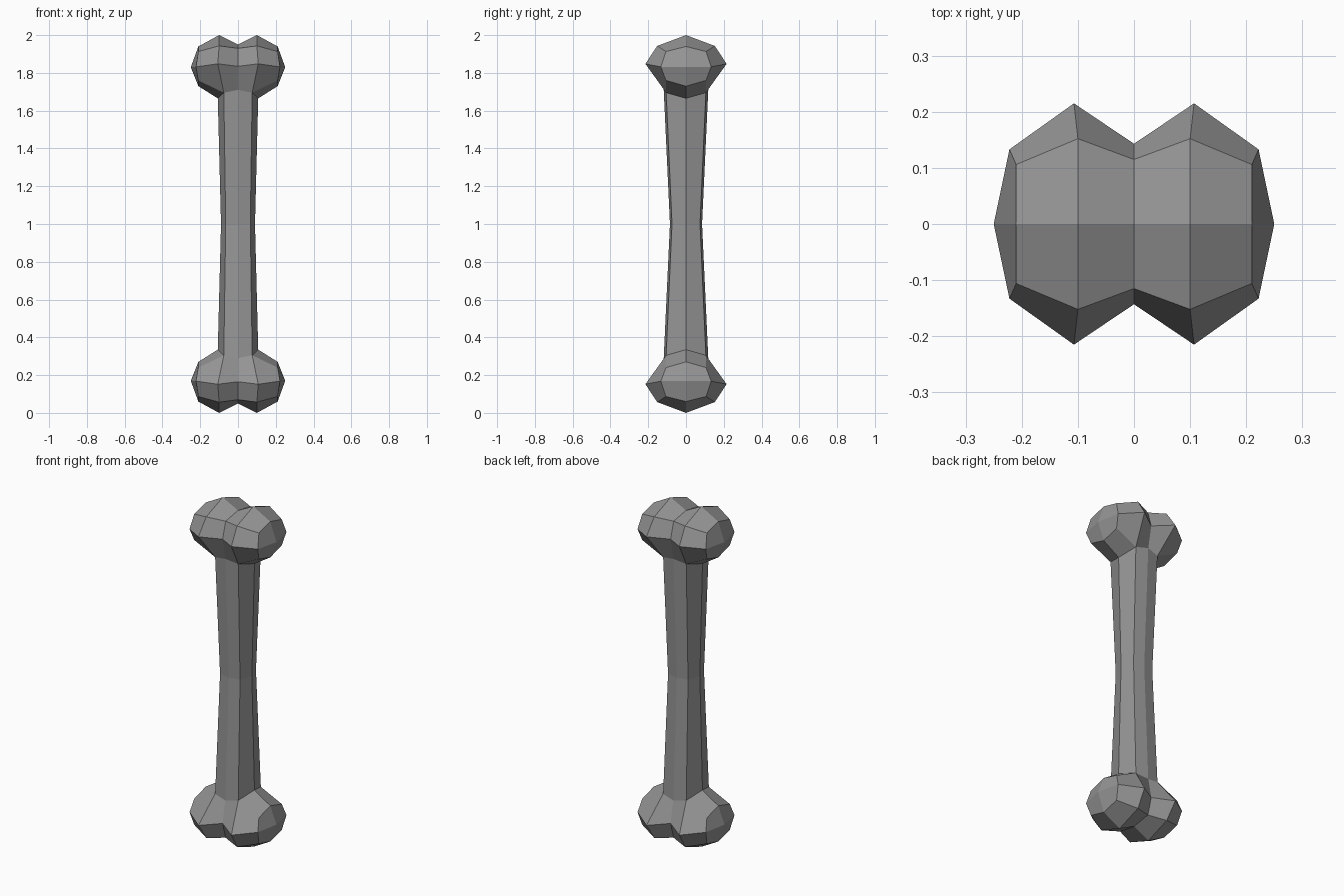
import bpy
import bmesh
from mathutils import Vector

cube = bpy.data.objects.get("Cube")
if cube:
    bpy.data.objects.remove(cube, do_unlink=True)

# Single grey material
grey = bpy.data.materials.new("bone grey")
grey.use_nodes = True
colour = (0.3, 0.3, 0.3, 1.0)
grey.diffuse_color = colour
grey.node_tree.nodes["Principled BSDF"].inputs["Base Color"].default_value = colour

# One eighth of the bone, heights measured from the middle of the shaft
points = {
    # ridge over the two knobs
    "dip": (0, 0, 0.95), "peak": (0.10, 0, 1.0),
    "shoulder": (0.21, 0, 0.94), "tip": (0.25, 0, 0.83),
    # upper ring
    "up_dip": (0, 0.115, 0.93), "up_peak": (0.10, 0.152, 0.943),
    "up_side": (0.21, 0.106, 0.913),
    # widest ring
    "wide_dip": (0, 0.143, 0.835), "wide_peak": (0.107, 0.215, 0.848),
    "wide_side": (0.222, 0.133, 0.832),
    # underside of the knob
    "under_side": (0.21, 0.106, 0.76), "under_end": (0.21, 0, 0.73),
    # neck and waist of the shaft
    "neck_y": (0, 0.118, 0.71), "neck_diag": (0.075, 0.105, 0.695),
    "neck_x": (0.107, 0, 0.665),
    "waist_y": (0, 0.085, 0), "waist_diag": (0.065, 0.074, 0),
    "waist_x": (0.09, 0, 0),
}
faces = [
    # top of knob
    "dip peak up_peak up_dip", "peak shoulder up_side up_peak",
    # sides and end of knob
    "up_dip up_peak wide_peak wide_dip", "up_peak up_side wide_side wide_peak",
    "shoulder tip wide_side up_side", "tip under_end under_side wide_side",
    # underside running into the neck
    "wide_dip wide_peak neck_diag neck_y",
    "wide_peak wide_side under_side neck_diag",
    "under_side under_end neck_x neck_diag",
    # shaft
    "neck_y neck_diag waist_diag waist_y", "neck_diag neck_x waist_x waist_diag",
]

bm = bmesh.new()
verts = {name: bm.verts.new(Vector(co)) for name, co in points.items()}
for face in faces:
    bm.faces.new([verts[name] for name in face.split()])

# Mirror the piece to the other side, the back and the lower end
for axis in "XYZ":
    bmesh.ops.mirror(bm, geom=bm.verts[:] + bm.edges[:] + bm.faces[:],
                     axis=axis, merge_dist=0.001)
    bmesh.ops.remove_doubles(bm, verts=bm.verts[:], dist=0.001)
bmesh.ops.recalc_face_normals(bm, faces=bm.faces[:])
bmesh.ops.translate(bm, verts=bm.verts[:], vec=(0, 0, 1))

mesh = bpy.data.meshes.new("bone")
bm.to_mesh(mesh)
bm.free()
mesh.materials.append(grey)
bone = bpy.data.objects.new("bone", mesh)
bpy.context.collection.objects.link(bone)
